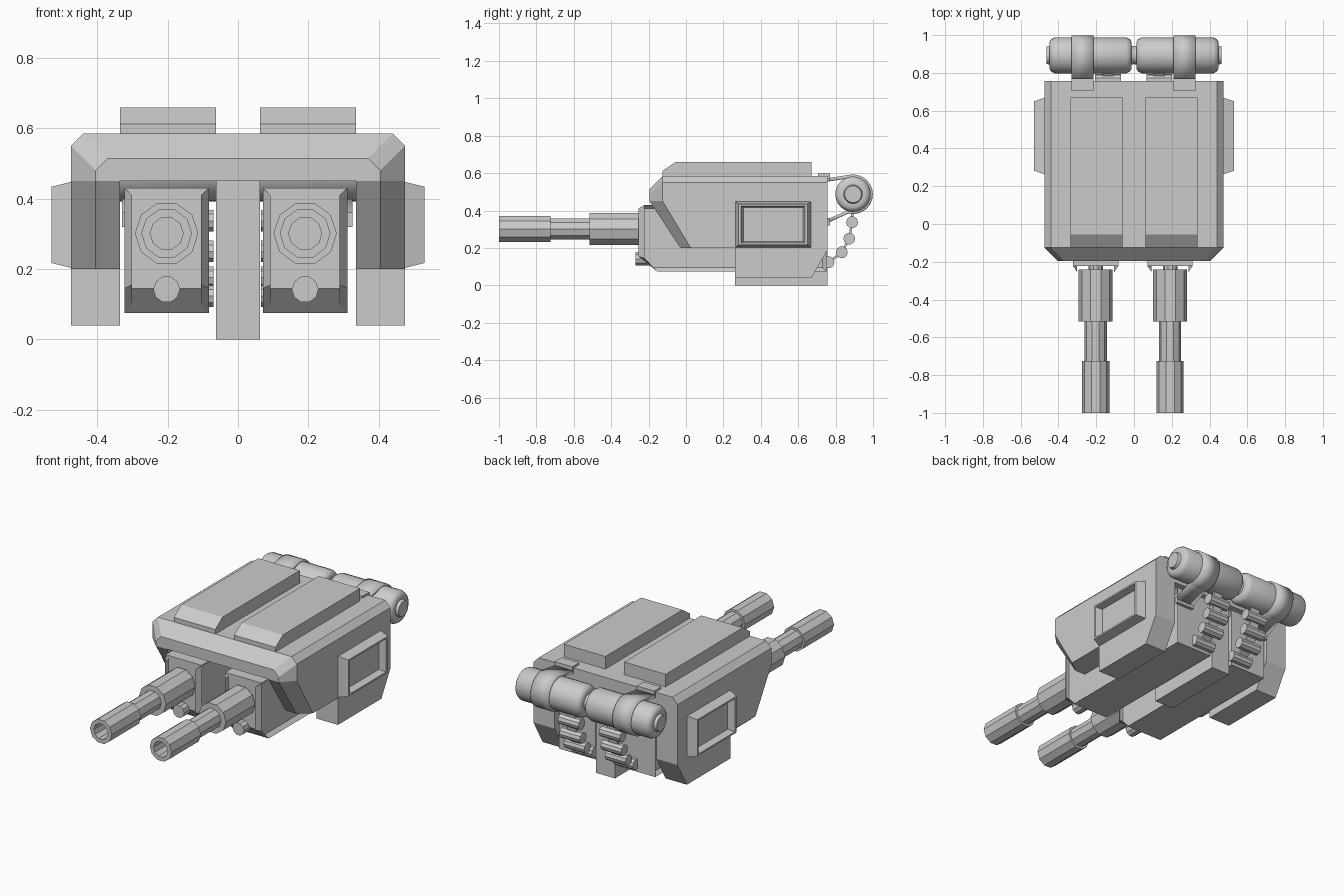
import bpy, bmesh
from math import sin, cos, pi, radians

if "Cube" in bpy.data.objects:
    bpy.data.objects.remove(bpy.data.objects["Cube"])


def finish(name, bm, smooth=False):
    bmesh.ops.recalc_face_normals(bm, faces=bm.faces)
    me = bpy.data.meshes.new(name)
    bm.to_mesh(me)
    bm.free()
    ob = bpy.data.objects.new(name, me)
    bpy.context.collection.objects.link(ob)
    if smooth:
        bpy.ops.object.select_all(action='DESELECT')
        ob.select_set(True)
        bpy.context.view_layer.objects.active = ob
        bpy.ops.object.shade_smooth_by_angle(angle=radians(35))
    return ob


def loft(name, rings, caps=None, smooth=False):
    """Bridge equal-length closed rings; caps = index lists for the end faces."""
    bm = bmesh.new()
    vs = [[bm.verts.new(p) for p in r] for r in rings]
    n = len(rings[0])
    for a, b in zip(vs, vs[1:]):
        for i in range(n):
            j = (i + 1) % n
            bm.faces.new((a[i], a[j], b[j], b[i]))
    for end in (vs[0], vs[-1]):
        for c in caps or [range(n)]:
            bm.faces.new([end[i] for i in c])
    return finish(name, bm, smooth)


def prism(name, x0, x1, yz):
    """Extrude a side profile along x."""
    return loft(name, [[(x, y, z) for y, z in yz] for x in (x0, x1)])


def box_yz(y0, y1, z0, z1):
    return [(y0, z0), (y1, z0), (y1, z1), (y0, z1)]


def lathe(name, axis, centre, profile, sides, smooth=False):
    """Turned part: profile of (position along axis, radius)."""
    cx, cy, cz = centre
    rings = []
    for t, r in profile:
        ring = []
        for k in range(sides):
            a = 2 * pi * k / sides
            u, w = r * cos(a), r * sin(a)
            ring.append((cx + u, cy + t, cz + w) if axis == 'y' else (cx + t, cy + u, cz + w))
        rings.append(ring)
    return loft(name, rings, smooth=smooth)


# Housing: arched shell with a chamfered front and an open channel underneath
def arch(w, top, y_top, y_low):
    half = [(w, .2), (w, .45), (w, top - .035), (w - .035, top)]
    inner = [(.335, .2), (.335, .45)]
    pts = [(-x, z) for x, z in half] + half[::-1] + inner + [(-x, z) for x, z in inner[::-1]]
    return [(x, y_low if z < .3 else y_top, z) for x, z in pts]


loft("housing", [arch(.405, .515, -.195, -.03), arch(.475, .585, -.125, .025),
                 arch(.475, .585, .757, .757)],
     caps=[[1, 2, 3, 4, 5, 6, 9, 10], [0, 1, 10, 11], [6, 7, 8, 9]])

# Keel between the two guns
prism("centre_keel", -.062, .062, box_yz(.262, .757, 0, .45))

for s, side in ((-1, "left"), (1, "right")):
    # Lower side skirt with a sloped rear corner
    prism(side + "_skirt", s * .335, s * .475,
          [(.262, .2), (.262, .04), (.67, .04), (.757, .19), (.757, .2)])

    # Raised roof plate
    prism(side + "_roof_plate", s * .062, s * .335,
          [(-.125, .58), (-.125, .612), (-.056, .66), (.67, .66), (.67, .58)])

    # Side frame: tapered rim with a recessed panel
    steps = [(.47, 0), (.53, .02), (.53, .033), (.49, .045)]
    loft(side + "_side_frame",
         [[(s * x, y, z) for y, z in box_yz(.262 + d, .67 - d, .202 + d * .75, .449 - d * .75)]
          for x, d in steps])

    # Gun receiver with chamfered front
    gx = -.203 if s < 0 else .191
    front = [(-.255, .41), (-.255, .155), (-.175, .095), (.73, .095), (.73, .41)]
    full = [(-.222, .43), (-.222, .145), (-.155, .075), (.75, .075), (.75, .43)]
    loft(side + "_receiver",
         [[(gx + x, y, z) for y, z in p]
          for x, p in ((-.098, front), (-.12, full), (.12, full), (.098, front))])

    # Ten-sided stepped barrel with a bored muzzle
    lathe(side + "_barrel", 'y', (gx, 0, .301),
          [(-.85, .047), (-1, .047), (-1, .072), (-.725, .072), (-.725, .059),
           (-.515, .059), (-.515, .09), (-.24, .09)], 10)
    lathe(side + "_sensor", 'y', (gx, 0, .142), [(-.27, .038), (-.17, .038)], 10)

    # Rear ammunition drum with rounded ends
    half = [(.234, .045), (.217, .05), (.217, .072), (.208, .086), (.19, .095)]
    lathe(side + "_drum", 'x', (s * .23, .893, .487),
          [(-t, r) for t, r in half] + half[::-1], 24, smooth=True)

    # Strap wrapping round the drum and fixed to the rear wall
    cy, cz, r = .893, .487, .097
    path = [(.765, .565)] + [
        (cy + r * cos(radians(a)), cz + r * sin(radians(a))) for a in range(105, -106, -15)
    ] + [(.765, .347)]
    bm = bmesh.new()
    sx = -.272 if s < 0 else .268
    rows = [[bm.verts.new((sx + d, y, z)) for d in (-.058, .058)] for y, z in path]
    for a, b in zip(rows, rows[1:]):
        bm.faces.new((a[0], a[1], b[1], b[0]))
    strap = finish(side + "_drum_strap", bm, smooth=True)
    mod = strap.modifiers.new("thickness", 'SOLIDIFY')
    mod.thickness, mod.offset = .018, 0
    prism(side + "_strap_top_tab", sx - .058, sx + .058, box_yz(.705, .77, .555, .597))
    prism(side + "_strap_low_tab", sx - .058, sx + .058, box_yz(.75, .769, .32, .36))

    # Hanging belt of rounds joined by thin links
    bx = -.138 if s < 0 else .134
    belt = [(.888, .337), (.873, .25), (.833, .176), (.762, .123)]
    for i, (y, z) in enumerate(belt):
        lathe(f"{side}_round_{i + 1}", 'x', (bx, y, z),
              [(-.068, .032), (.068, .032)], 10)
    stops = [(.89, .42)] + belt
    for i, ((y0, z0), (y1, z1)) in enumerate(zip(stops, stops[1:])):
        ny, nz = (z1 - z0) * .07, (y0 - y1) * .07
        prism(f"{side}_belt_link_{i + 1}", bx - .03, bx + .03,
              [(y0 + ny, z0 + nz), (y1 + ny, z1 + nz), (y1 - ny, z1 - nz), (y0 - ny, z0 - nz)])
